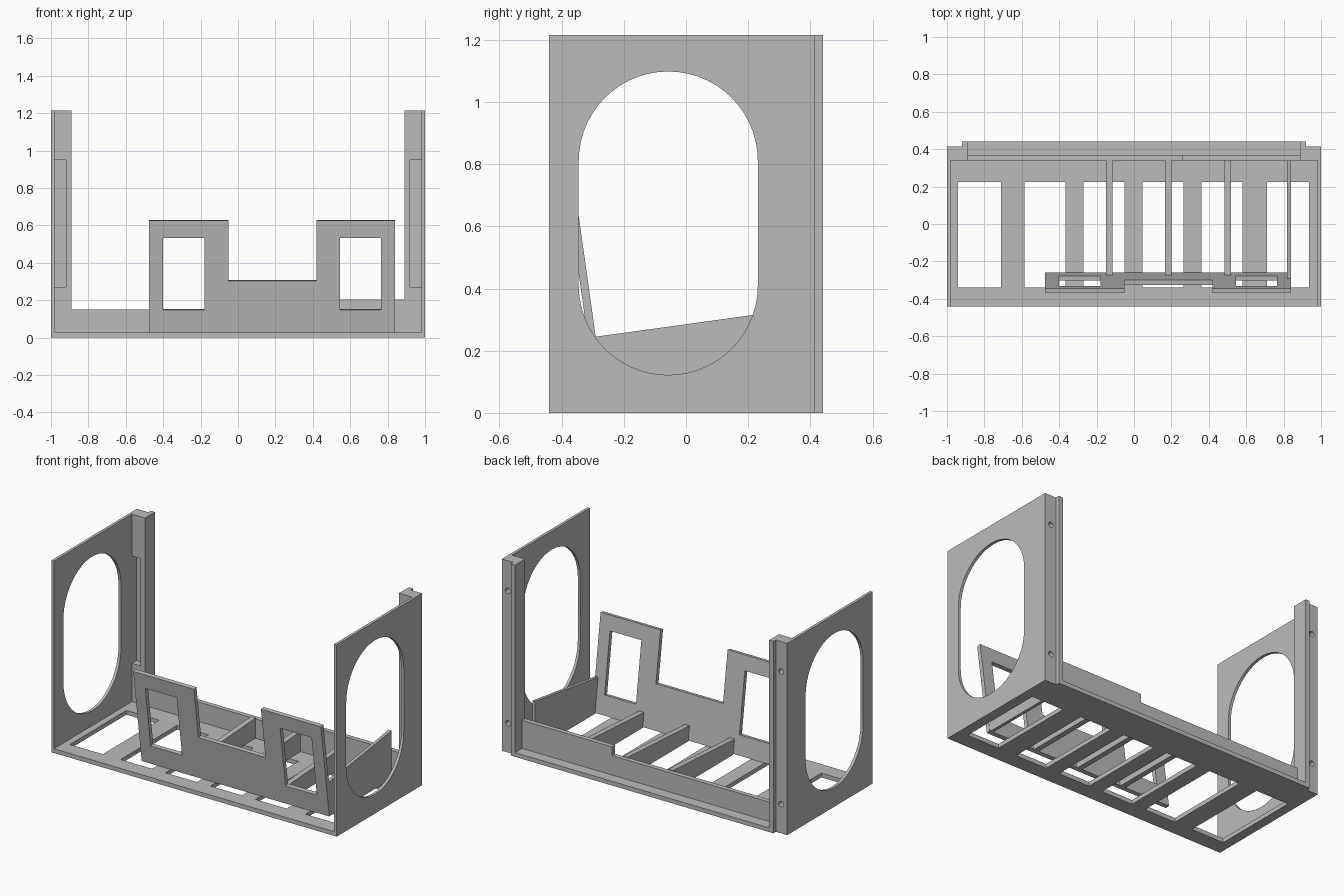
import bpy, math
from mathutils import Matrix

if "Cube" in bpy.data.objects:
    bpy.data.objects.remove(bpy.data.objects["Cube"])

grey = bpy.data.materials.new("light_grey")
grey.diffuse_color = (0.5, 0.5, 0.5, 1)
grey.use_nodes = True
grey.node_tree.nodes["Principled BSDF"].inputs["Base Color"].default_value = grey.diffuse_color


def rect(x0, x1, y0, y1):
    return [(x0, y0), (x1, y0), (x1, y1), (x0, y1)]


def stadium(cx, z0, z1, r, n=28):
    """Slot outline with rounded top and bottom."""
    top = [(cx + r * math.cos(math.pi * i / n), z1 - r + r * math.sin(math.pi * i / n)) for i in range(n + 1)]
    low = [(cx - r * math.cos(math.pi * i / n), z0 + r - r * math.sin(math.pi * i / n)) for i in range(n + 1)]
    return top + low


def frame(origin, u, v, w):
    """Matrix placing a sheet: u, v in its plane, w along its thickness."""
    m = Matrix((u, v, w)).transposed().to_4x4()
    m.translation = origin
    return m


def make_active(ob):
    bpy.ops.object.select_all(action='DESELECT')
    ob.select_set(True)
    bpy.context.view_layer.objects.active = ob


def sheet(name, loops, thick, matrix):
    """Flat sheet from an outline and hole loops, centred on its thickness."""
    cu = bpy.data.curves.new(name, 'CURVE')
    cu.dimensions = '2D'
    cu.fill_mode = 'BOTH'
    cu.extrude = thick / 2
    for pts in loops:
        sp = cu.splines.new('POLY')
        sp.points.add(len(pts) - 1)
        for p, q in zip(sp.points, pts):
            p.co = (q[0], q[1], 0, 1)
        sp.use_cyclic_u = True
    ob = bpy.data.objects.new(name, cu)
    bpy.context.collection.objects.link(ob)
    ob.matrix_world = matrix
    make_active(ob)
    bpy.ops.object.convert(target='MESH')
    ob = bpy.context.object
    ob.data.materials.clear()
    ob.data.materials.append(grey)
    bpy.ops.object.transform_apply(location=True, rotation=True, scale=True)
    bpy.ops.object.mode_set(mode='EDIT')
    bpy.ops.mesh.select_all(action='SELECT')
    bpy.ops.mesh.remove_doubles(threshold=0.0002)
    bpy.ops.mesh.normals_make_consistent(inside=False)
    bpy.ops.object.mode_set(mode='OBJECT')
    bpy.ops.object.shade_smooth_by_angle(angle=math.radians(30))
    return ob


def flat_xy(z):
    return Matrix.Translation((0, 0, z))


def across_x(x):
    return frame((x, 0, 0), (0, 1, 0), (0, 0, 1), (1, 0, 0))


def facing_front(y):
    return frame((0, y, 0), (1, 0, 0), (0, 0, 1), (0, -1, 0))


def mirror_x(ob):
    ob.modifiers.new("mirror", 'MIRROR').use_mirror_merge = False


# Floor with six openings and a rear ledge
floor = [(-1, -.44), (1, -.44), (1, .415), (.92, .415), (.92, .44),
         (-.92, .44), (-.92, .415), (-1, .415)]
openings = [(-.94, -.71), (-.585, -.365), (-.27, -.05), (.045, .265), (.36, .58), (.71, .935)]
sheet("floor", [floor] + [rect(a, b, -.34, .225) for a, b in openings], .027, flat_xy(.0135))

# Side panels with large rounded openings
mirror_x(sheet("side_panels", [rect(-.44, .415, 0, 1.215), stadium(-.057, .122, 1.098, .288)],
               .018, across_x(.991)))

# Rear posts with a ridge, a front recess and screw holes
post = [(.985, .34), (.89, .34), (.89, .44), (.92, .44), (.92, .415), (.985, .415)]
posts = sheet("rear_posts", [post], 1.215, flat_xy(.6075))
cutters = []
bpy.ops.mesh.primitive_cube_add(size=1, location=(.955, .35, .61))
bpy.context.object.scale = (.07, .07, .68)
cutters.append(bpy.context.object)
for z in (.185, 1.025):
    bpy.ops.mesh.primitive_cylinder_add(vertices=24, radius=.017, depth=.1,
                                        location=(.957, .42, z), rotation=(math.pi / 2, 0, 0))
    cutters.append(bpy.context.object)
for c in cutters:
    c.hide_render = True
    mod = posts.modifiers.new("cut", 'BOOLEAN')
    mod.object = c
    mod.solver = 'EXACT'
make_active(posts)
bpy.ops.object.convert(target='MESH')
for c in cutters:
    bpy.data.objects.remove(c)
mirror_x(posts)

# Stepped rear wall
wall = [(-.895, .02), (.895, .02), (.895, .205), (.26, .205), (.26, .15), (-.895, .15)]
sheet("rear_wall", [wall], .03, facing_front(.355))

# Leaning front plate with two windowed tabs
tilt = math.radians(8)
s, c = math.sin(tilt), math.cos(tilt)
plate = [(-.475, 0), (.84, 0), (.84, .6), (.42, .6), (.42, .277), (-.05, .277), (-.05, .6), (-.475, .6)]
loops = [plate, rect(-.4, -.18, .122, .507), rect(.545, .765, .122, .507)]
loops = [[(x, z / c) for x, z in lp] for lp in loops]
sheet("front_plate", loops, .026,
      frame((0, -.273, .028), (1, 0, 0), (0, -s, c), (0, -c, -s)))

# Low ribs and one tall gusset between plate and wall
for i, x in enumerate((-.133, .183, .502)):
    sheet(f"rib_{i + 1}", [[(-.263, .025), (.345, .025), (.345, .155), (-.275, .118)]], .034, across_x(x))
sheet("tall_gusset", [[(-.263, .025), (.34, .025), (.34, .332), (-.291, .245)]], .02, across_x(.829))
